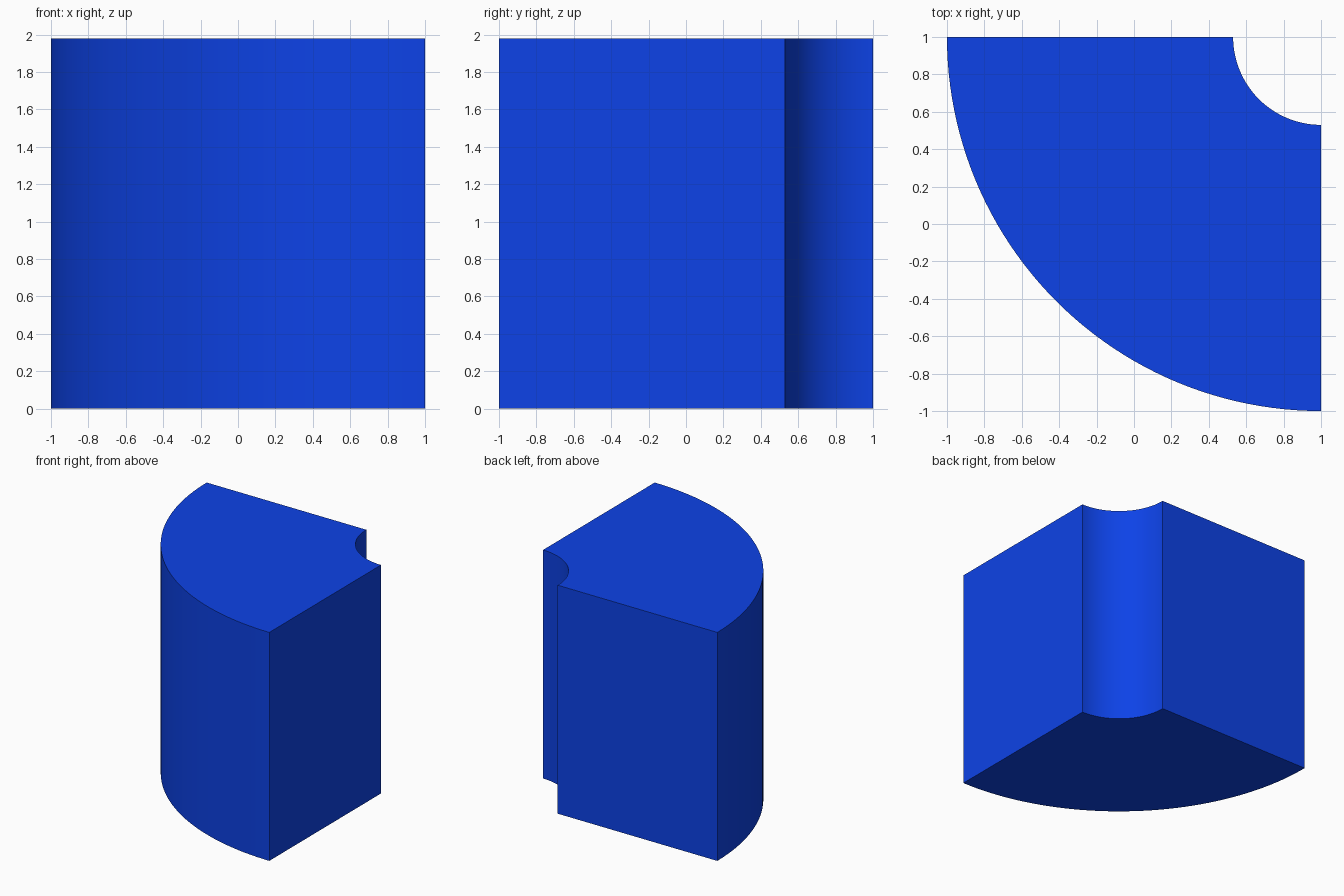
import bpy, bmesh, math

if "Cube" in bpy.data.objects:
    bpy.data.objects.remove(bpy.data.objects["Cube"])

CENTRE, OUTER, INNER, HEIGHT, STEPS = (1.0, 1.0), 2.0, 0.47, 1.98, 48


def arc(radius, start, end):
    angles = [math.radians(start + (end - start) * i / STEPS) for i in range(STEPS + 1)]
    return [(CENTRE[0] + radius * math.cos(a), CENTRE[1] + radius * math.sin(a), 0) for a in angles]


# Quarter-ring profile, extruded upward
bm = bmesh.new()
outline = arc(OUTER, 180, 270) + arc(INNER, 270, 180)
base = bm.faces.new([bm.verts.new(p) for p in outline])
top = bmesh.ops.extrude_face_region(bm, geom=[base], use_keep_orig=True)
top_verts = [g for g in top["geom"] if isinstance(g, bmesh.types.BMVert)]
bmesh.ops.translate(bm, verts=top_verts, vec=(0, 0, HEIGHT))
bmesh.ops.recalc_face_normals(bm, faces=bm.faces)

mesh = bpy.data.meshes.new("quarter_ring_block")
bm.to_mesh(mesh)
bm.free()
block = bpy.data.objects.new("quarter_ring_block", mesh)
bpy.context.collection.objects.link(block)

# Blue finish
blue = bpy.data.materials.new("blue")
blue.diffuse_color = (0.004, 0.055, 0.8, 1)
blue.use_nodes = True
blue.node_tree.nodes["Principled BSDF"].inputs["Base Color"].default_value = blue.diffuse_color
mesh.materials.append(blue)

# Smooth curved walls, sharp corners
bpy.context.view_layer.objects.active = block
block.select_set(True)
bpy.ops.object.shade_smooth_by_angle(angle=math.radians(30))
